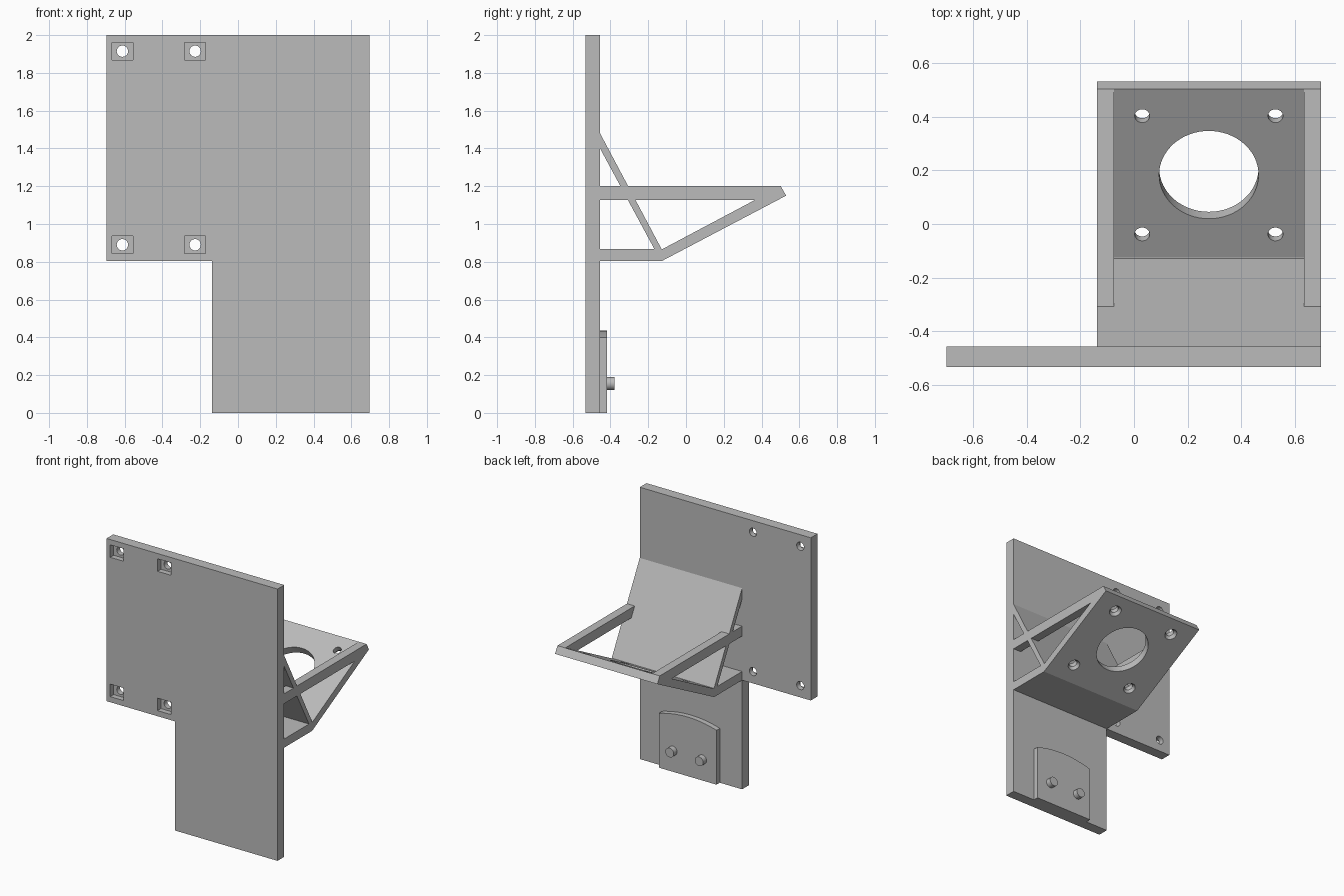
import bpy, bmesh, math
from mathutils import Vector, Matrix

if "Cube" in bpy.data.objects:
    bpy.data.objects.remove(bpy.data.objects["Cube"])

grey = bpy.data.materials.new("matte grey")
grey.diffuse_color = (0.5, 0.5, 0.5, 1)
grey.use_nodes = True
grey.node_tree.nodes["Principled BSDF"].inputs["Base Color"].default_value = grey.diffuse_color


def finish(name, bm):
    bmesh.ops.recalc_face_normals(bm, faces=bm.faces)
    mesh = bpy.data.meshes.new(name)
    bm.to_mesh(mesh)
    bm.free()
    mesh.materials.append(grey)
    obj = bpy.data.objects.new(name, mesh)
    bpy.context.collection.objects.link(obj)
    return obj


def prism(name, pts, axis, a, b):
    """Extrude a profile: (y, z) points along x, or (x, z) points along y."""
    bm = bmesh.new()
    place = (lambda p, t: (t, p[0], p[1])) if axis == "x" else (lambda p, t: (p[0], t, p[1]))
    face = bm.faces.new([bm.verts.new(place(p, a)) for p in pts])
    ext = bmesh.ops.extrude_face_region(bm, geom=[face])
    move = Vector((b - a, 0, 0)) if axis == "x" else Vector((0, b - a, 0))
    bmesh.ops.translate(bm, vec=move, verts=[v for v in ext["geom"] if isinstance(v, bmesh.types.BMVert)])
    return finish(name, bm)


def cylinder(name, center, direction, r1, r2, depth, sides=32):
    bm = bmesh.new()
    rot = Vector(direction).to_track_quat("Z", "Y").to_matrix().to_4x4()
    bmesh.ops.create_cone(bm, cap_ends=True, segments=sides, radius1=r1, radius2=r2,
                          depth=depth, matrix=Matrix.Translation(center) @ rot)
    return finish(name, bm)


def combine(obj, tools, operation):
    """Apply booleans and remove the helper objects."""
    for tool in tools:
        mod = obj.modifiers.new("cut", "BOOLEAN")
        mod.operation, mod.solver, mod.object = operation, "EXACT", tool
        tool.hide_render = True
    bpy.context.view_layer.update()
    mesh = bpy.data.meshes.new_from_object(obj.evaluated_get(bpy.context.evaluated_depsgraph_get()))
    obj.modifiers.clear()
    obj.data = mesh
    for tool in tools:
        bpy.data.objects.remove(tool)


def smooth(obj):
    bpy.ops.object.select_all(action="DESELECT")
    obj.select_set(True)
    bpy.context.view_layer.objects.active = obj
    bpy.ops.object.shade_smooth_by_angle(angle=math.radians(25))


L, R = -0.138, 0.695          # bracket sides
MID = (L + R) / 2
FRONT, BACK = -0.533, -0.455  # mounting plate faces

# Mounting plate with a stepped lower corner
plate = prism("mounting_plate", [(-0.697, 0.803), (L, 0.803), (L, 0), (R, 0), (R, 2), (-0.697, 2)],
              "y", FRONT, BACK)
# Square nut pockets with through holes
cuts = []
for x in (-0.612, -0.227):
    for z in (0.89, 1.915):
        w, h = 0.055, 0.046
        cuts.append(prism("nut_pocket", [(x - w, z - h), (x + w, z - h), (x + w, z + h), (x - w, z + h)],
                          "y", FRONT - 0.02, FRONT + 0.04))
        cuts.append(cylinder("bolt_hole", (x, BACK, z), (0, 1, 0), 0.03, 0.03, 0.2))
combine(plate, cuts, "DIFFERENCE")

# Bracket: shelf and slanted motor plate, full-width brace, side rails
bracket = prism("bracket", [(BACK, 0.803), (-0.13, 0.803), (0.53, 1.15), (0.502, 1.2),
                            (-0.125, 0.867), (BACK, 0.867)], "x", L, R)
parts = [prism("brace", [(BACK, 1.48), (BACK, 1.40), (-0.158, 0.85), (-0.12, 0.85)], "x", L, R)]
rail = [(BACK, 1.2), (0.502, 1.2), (0.365, 1.127), (BACK, 1.127)]
parts += [prism("rail", rail, "x", L, L + 0.063), prism("rail", rail, "x", R - 0.063, R)]
combine(bracket, parts, "UNION")

# Large opening and four countersunk screw holes, square to the slanted plate
normal = Vector((0, -0.469, 0.883))


def on_plate(x, y):
    return Vector((x, y, 0.867 + 0.531 * (y + 0.125)))


cuts = [cylinder("opening", on_plate(MID, 0.183), normal, 0.185, 0.185, 0.2, 64)]
for x in (MID - 0.248, MID + 0.248):
    for y in (-0.038, 0.402):
        p = on_plate(x, y)
        cuts.append(cylinder("screw_hole", p, normal, 0.028, 0.028, 0.16))
        cuts.append(cylinder("countersink", p - normal * 0.055, normal, 0.056, 0.028, 0.04))
combine(bracket, cuts, "DIFFERENCE")

# Arched pad with two pegs on the back of the lower plate
half = 0.235
arch = [(MID + half * t / 8, 0.435 - 0.035 * (t / 8) ** 2) for t in range(8, -9, -1)]
pad = prism("arched_pad", [(MID - half, 0), (MID + half, 0)] + arch, "y", BACK, -0.417)
pegs = [cylinder("peg", (MID + s * 0.12, -0.4, 0.155), (0, 1, 0), 0.034, 0.034, 0.044) for s in (-1, 1)]

for obj in [plate, bracket, pad] + pegs:
    smooth(obj)
